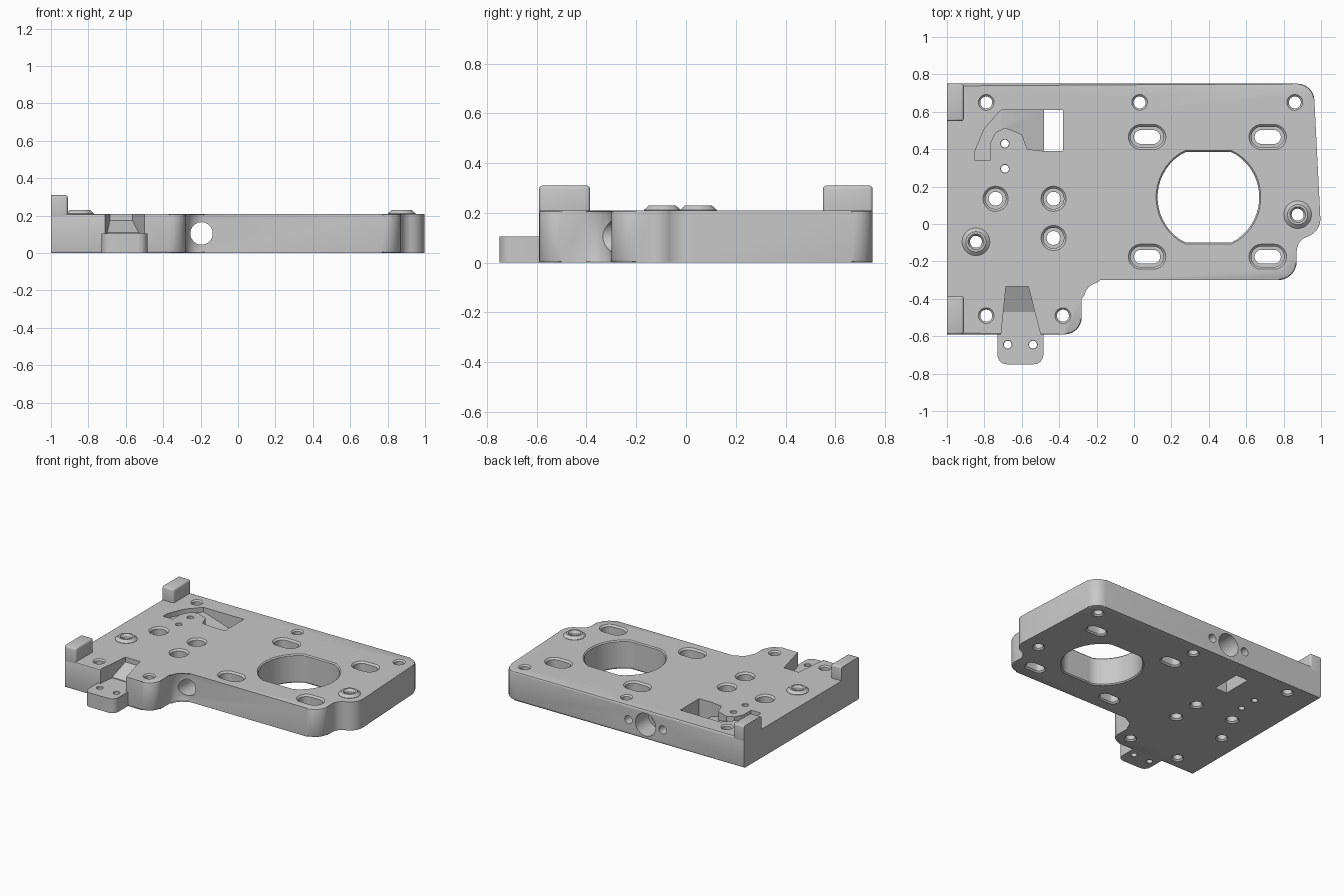
import bpy, bmesh, math
from mathutils import Vector

cube = bpy.data.objects.get("Cube")
if cube:
    bpy.data.objects.remove(cube, do_unlink=True)

TOP = 0.21
grey = bpy.data.materials.new("plain_grey")
grey.use_nodes = True
GREY = (0.58, 0.58, 0.58, 1)
grey.diffuse_color = GREY
grey.node_tree.nodes["Principled BSDF"].inputs["Base Color"].default_value = GREY


def make(name, bm):
    bmesh.ops.recalc_face_normals(bm, faces=bm.faces)
    mesh = bpy.data.meshes.new(name)
    bm.to_mesh(mesh)
    bm.free()
    mesh.materials.append(grey)
    ob = bpy.data.objects.new(name, mesh)
    bpy.context.collection.objects.link(ob)
    return ob


def loft(bm, rings):
    loops = [[bm.verts.new(p) for p in ring] for ring in rings]
    n = len(loops[0])
    for a, b in zip(loops, loops[1:]):
        for i in range(n):
            j = (i + 1) % n
            bm.faces.new((a[i], a[j], b[j], b[i]))
    return loops


def rounded(corners, steps=8):
    """Outline from (x, y, radius) corners."""
    pts = []
    for i, (x, y, r) in enumerate(corners):
        p = Vector((x, y, 0))
        if r == 0:
            pts.append((x, y))
            continue
        a = (Vector((*corners[i - 1][:2], 0)) - p).normalized()
        b = (Vector((*corners[(i + 1) % len(corners)][:2], 0)) - p).normalized()
        half = a.angle(b) / 2
        c = p + (a + b).normalized() * r / math.sin(half)
        t = r / math.tan(half)
        start, end = (p + a * t - c).normalized(), (p + b * t - c).normalized()
        for k in range(steps + 1):
            v = c + start.slerp(end, k / steps).normalized() * r
            pts.append((v.x, v.y))
    return pts


def prism(name, pts, floor, top, bevel=0):
    """Extruded outline; floor is a function of x and y."""
    bm = bmesh.new()
    low, high = loft(bm, [[(x, y, floor(x, y)) for x, y in pts],
                          [(x, y, top) for x, y in pts]])
    bm.faces.new(low)
    bm.faces.new(high)
    if bevel:
        rim = [e for e in bm.edges
               if abs(e.verts[0].co.z - e.verts[1].co.z) < 1e-5
               and not all(v.co.x < -0.999 for v in e.verts)]
        bmesh.ops.bevel(bm, geom=rim, offset=bevel, segments=2, profile=0.5,
                        affect='EDGES')
    return make(name, bm)


def bore(x, y, profile, stretch=0, flat=1, capped=True, name="cutter"):
    """Stack of round, stretched or flattened rings given as (radius, z)."""
    n = 48
    rings = []
    for r, z in profile:
        ring = []
        for i in range(n):
            a = 2 * math.pi * (i + 0.5) / n
            px = r * math.cos(a)
            py = max(-flat * r, min(flat * r, r * math.sin(a)))
            ring.append((px + math.copysign(stretch, px), py, z))
        rings.append(ring)
    bm = bmesh.new()
    loops = loft(bm, rings)
    if capped:
        bm.faces.new(loops[0])
        bm.faces.new(loops[-1])
    ob = make(name, bm)
    ob.location = (x, y, 0)
    return ob


def through(r, top=TOP, c=0.01):
    return [(r + 2 * c, -c), (r, c), (r, top - c), (r + 2 * c, top + c)]


def counterbore(r, wide):
    return [(r + 0.02, -0.01), (r, 0.01), (r, 0.09), (wide, 0.09),
            (wide, TOP - 0.012), (wide + 0.024, TOP + 0.012)]


def cut(ob, cutters):
    bpy.context.view_layer.objects.active = ob
    for c in cutters:
        c.hide_render = True
        m = ob.modifiers.new("cut", 'BOOLEAN')
        m.operation = 'DIFFERENCE'
        m.solver = 'EXACT'
        m.object = c
        bpy.ops.object.modifier_apply(modifier=m.name)
        bpy.data.objects.remove(c, do_unlink=True)


# Main plate
plate = prism("base_plate", rounded([
    (-1, -0.59, 0), (-0.28, -0.59, 0.09), (-0.28, -0.30, 0.10),
    (0.87, -0.30, 0.10), (0.87, -0.09, 0.08), (1.0, -0.04, 0.10),
    (0.96, 0.75, 0.09), (-1, 0.75, 0)]), lambda x, y: 0, TOP, 0.012)
cutters = []

# Screw holes, counterbored holes and slots
for x, y in [(-0.79, 0.65), (0.03, 0.65), (0.86, 0.65), (-0.79, -0.49), (-0.38, -0.49)]:
    cutters.append(bore(x, y, through(0.032)))
for x, y in [(-0.74, 0.135), (-0.43, 0.135), (-0.43, -0.075)]:
    cutters.append(bore(x, y, counterbore(0.037, 0.055)))
for x in (0.07, 0.715):
    for y in (0.465, -0.175):
        cutters.append(bore(x, y, counterbore(0.037, 0.055), stretch=0.033))
for y in (0.43, 0.295):
    cutters.append(bore(-0.69, y, through(0.021, c=0.002)))

# Large opening with flattened front and back
cutters.append(bore(0.398, 0.143, through(0.272, c=0.008), flat=0.89))

# Cross bore and its two neighbours in the back face
for x, profile in [(-0.195, [(0.06, -0.5), (0.06, 0.6), (0.083, 0.6), (0.083, 0.8)]),
                   (-0.055, [(0.03, 0.58), (0.03, 0.8)]),
                   (-0.335, [(0.03, 0.58), (0.03, 0.8)])]:
    c = bore(x, 0, profile)
    c.location.z = 0.105
    c.rotation_euler.x = -math.pi / 2
    cutters.append(c)

# Curved pocket with ramp and window
SHALLOW, DEEP = 0.175, 0.105
cutters.append(prism("cutter", [
    (-0.85, 0.34), (-0.77, 0.34), (-0.77, 0.43), (-0.74, 0.49), (-0.69, 0.515),
    (-0.69, 0.61), (-0.71, 0.61), (-0.80, 0.51), (-0.85, 0.39)],
    lambda x, y: SHALLOW, 0.3))
cutters.append(prism("cutter", [
    (-0.70, 0.511), (-0.69, 0.515), (-0.60, 0.48), (-0.57, 0.40), (-0.48, 0.39),
    (-0.47, 0.39), (-0.47, 0.61), (-0.70, 0.61)],
    lambda x, y: SHALLOW + (DEEP - SHALLOW) * (x + 0.70) / 0.22, 0.3))
cutters.append(prism("cutter", [
    (-0.48, 0.39), (-0.38, 0.39), (-0.38, 0.61), (-0.48, 0.61)],
    lambda x, y: -0.1, 0.3))


# Tapered notch with ramp
def notch(y0, y1, floor):
    left = lambda y: -0.685 - 0.1 * (-0.335 - y)
    right = lambda y: -0.565 + 0.255 * (-0.335 - y)
    return prism("cutter", [(left(y0), y0), (right(y0), y0),
                            (right(y1), y1), (left(y1), y1)], floor, 0.3)


cutters.append(notch(-0.62, -0.47, lambda x, y: DEEP))
cutters.append(notch(-0.48, -0.335, lambda x, y: DEEP + (y + 0.48) * 0.48))

# Raised bosses and their holes
bosses = []
for side, x, y in [("right", -0.845, -0.095), ("left", 0.875, 0.05)]:
    cutters.append(bore(x, y, [(0.052, -0.01), (0.032, 0.01), (0.032, 0.3)]))
    bosses.append(bore(x, y, [(0.032, 0.19), (0.074, 0.19), (0.074, 0.212),
                              (0.054, 0.23), (0.042, 0.23), (0.032, 0.215),
                              (0.032, 0.19)], capped=False, name=side + "_boss"))
cut(plate, cutters)

# Front tab
tab = prism("front_tab", rounded([
    (-0.73, -0.75, 0.05), (-0.485, -0.75, 0.05), (-0.485, -0.575, 0),
    (-0.73, -0.575, 0)]), lambda x, y: 0, DEEP)
cut(tab, [bore(x, -0.645, through(0.021, DEEP, 0.002)) for x in (-0.675, -0.54)])

# Corner posts
posts = []
for name, y0, y1 in [("back_post", 0.55, 0.75), ("front_post", -0.59, -0.385)]:
    bm = bmesh.new()
    bmesh.ops.create_cube(bm, size=1)
    for v in bm.verts:
        v.co = ((v.co.x + 0.5) * 0.09 - 1, y0 + (v.co.y + 0.5) * (y1 - y0),
                0.17 + (v.co.z + 0.5) * 0.14)
    rim = [e for e in bm.edges if not all(v.co.x < -0.999 for v in e.verts)]
    bmesh.ops.bevel(bm, geom=rim, offset=0.014, segments=3, profile=0.5,
                    affect='EDGES')
    posts.append(make(name, bm))

# Smooth curved walls, keep edges crisp
for ob in bpy.context.selected_objects:
    ob.select_set(False)
for ob in [plate, tab] + bosses + posts:
    ob.select_set(True)
    bpy.context.view_layer.objects.active = ob
    bpy.ops.object.shade_smooth_by_angle(angle=math.radians(30))
    ob.select_set(False)
